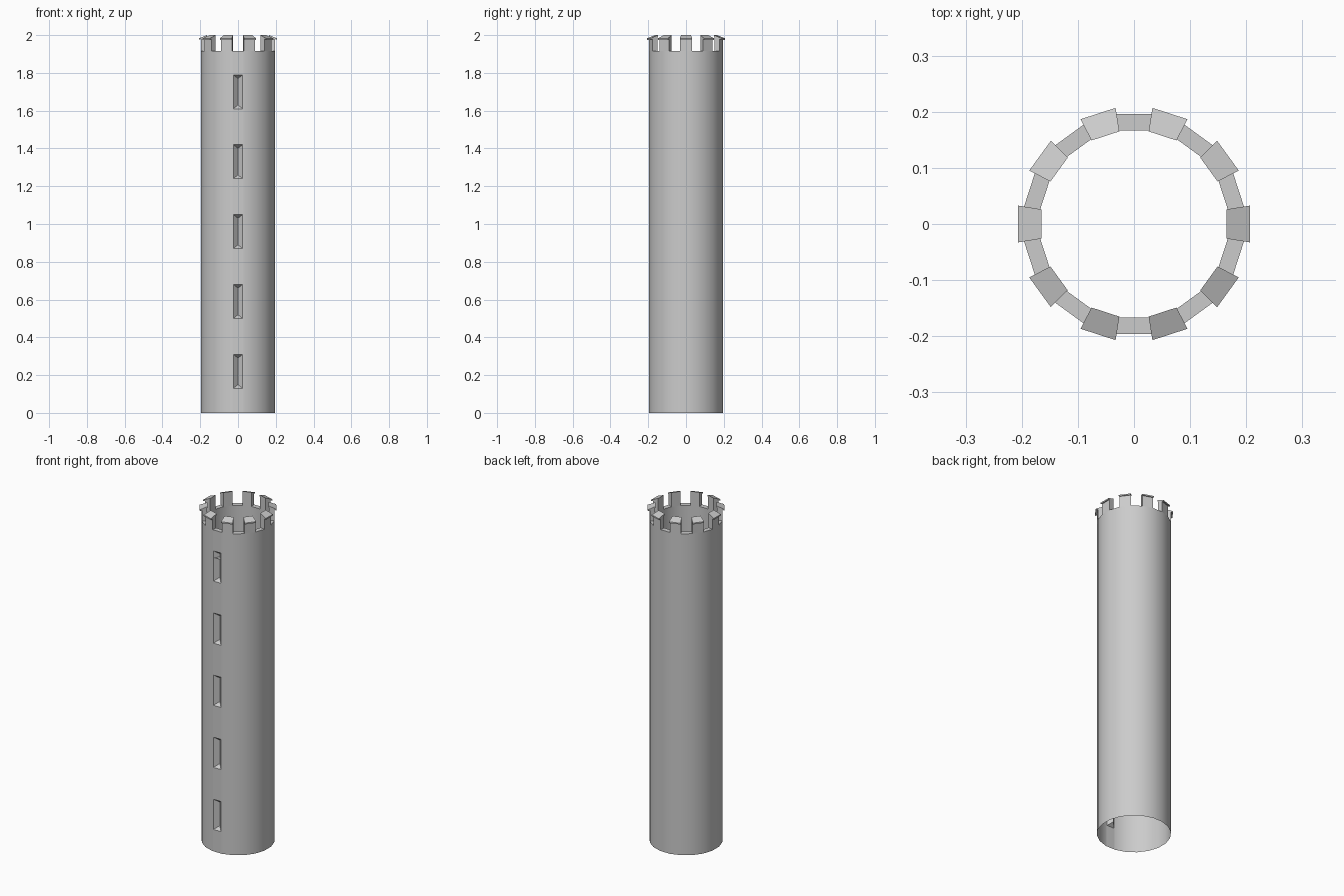
import bpy, bmesh, math
from mathutils import Vector

cube = bpy.data.objects.get("Cube")
if cube:
    bpy.data.objects.remove(cube)

SIDES = 20
STEP = 2 * math.pi / SIDES
WALL, INNER, TOP = 0.196, 0.167, 1.915   # flat radii and wall-walk height
FRONT = 15                               # index of the side facing -y

stone = bpy.data.materials.new("grey stone")
stone.use_nodes = True
colour = (0.6, 0.6, 0.6, 1)
stone.diffuse_color = colour
stone.node_tree.nodes["Principled BSDF"].inputs["Base Color"].default_value = colour


def corner(radius, z, i):
    """Corner between side i-1 and side i of the tower polygon."""
    a = (i - 0.5) * STEP
    r = radius / math.cos(STEP / 2)
    return Vector((r * math.cos(a), r * math.sin(a), z))


def finish(name, bm):
    bmesh.ops.remove_doubles(bm, verts=bm.verts, dist=0.0001)
    mesh = bpy.data.meshes.new(name)
    bm.to_mesh(mesh)
    bm.free()
    mesh.materials.append(stone)
    ob = bpy.data.objects.new(name, mesh)
    bpy.context.collection.objects.link(ob)
    return ob


def face(bm, points):
    return bm.faces.new([bm.verts.new(p) for p in points])


def front_panel(bm):
    """Front side of the wall with a column of wedge-shaped arrow slits."""
    half, depth, bevel = 0.025, 0.025, 0.02
    levels = [0.0]
    for k in range(5):
        mid = 0.22 + 0.37 * k
        levels += [mid - 0.09, mid + 0.09]
    levels.append(TOP)

    def at(x, z, d=0):
        return Vector((x, -WALL + d, z))

    left = [at(-half, z) for z in levels]
    right = [at(half, z) for z in levels]
    face(bm, [corner(WALL, TOP, FRONT), corner(WALL, 0, FRONT)] + left)
    face(bm, [corner(WALL, 0, FRONT + 1), corner(WALL, TOP, FRONT + 1)] + right[::-1])
    for k in range(len(levels) - 1):
        bl, br, tr, tl = left[k], right[k], right[k + 1], left[k + 1]
        if k % 2 == 0:
            face(bm, [bl, br, tr, tl])
        else:
            low = at(0, bl.z + bevel, depth)
            high = at(0, tl.z - bevel, depth)
            face(bm, [bl, br, low])
            face(bm, [br, tr, high, low])
            face(bm, [tr, tl, high])
            face(bm, [tl, bl, low, high])


# Hollow tower shell: outer wall, wall walk and inner lining
bm = bmesh.new()
profile = [(WALL, 0), (WALL, TOP), (INNER, TOP), (INNER, 1.75), (0.194, 1.75)]
for (r0, z0), (r1, z1) in zip(profile, profile[1:]):
    for i in range(SIDES):
        if i == FRONT and z0 == 0:
            front_panel(bm)
        else:
            face(bm, [corner(r0, z0, i), corner(r0, z0, i + 1),
                      corner(r1, z1, i + 1), corner(r1, z1, i)])
wall = finish("tower_wall", bm)
bpy.ops.object.select_all(action='DESELECT')
wall.select_set(True)
bpy.context.view_layer.objects.active = wall
bpy.ops.object.shade_smooth_by_angle(angle=math.radians(30))


def blocks(name, section):
    """Extrude a radial section across every second side."""
    bm = bmesh.new()
    for i in range(0, SIDES, 2):
        a = [corner(r, z, i) for r, z in section]
        b = [corner(r, z, i + 1) for r, z in section]
        face(bm, a)
        face(bm, b[::-1])
        for k in range(len(section)):
            n = (k + 1) % len(section)
            face(bm, [a[k], b[k], b[n], a[n]])
    bmesh.ops.remove_doubles(bm, verts=bm.verts, dist=0.0001)
    bmesh.ops.recalc_face_normals(bm, faces=bm.faces)
    return finish(name, bm)


# Battlements with sloping, overhanging cap stones
blocks("merlons", [(INNER, TOP), (WALL, TOP), (WALL, 1.982), (INNER, 1.992)])
blocks("merlon_caps", [(0.165, 1.99), (0.207, 1.975), (0.207, 1.983), (0.165, 2.0)])
